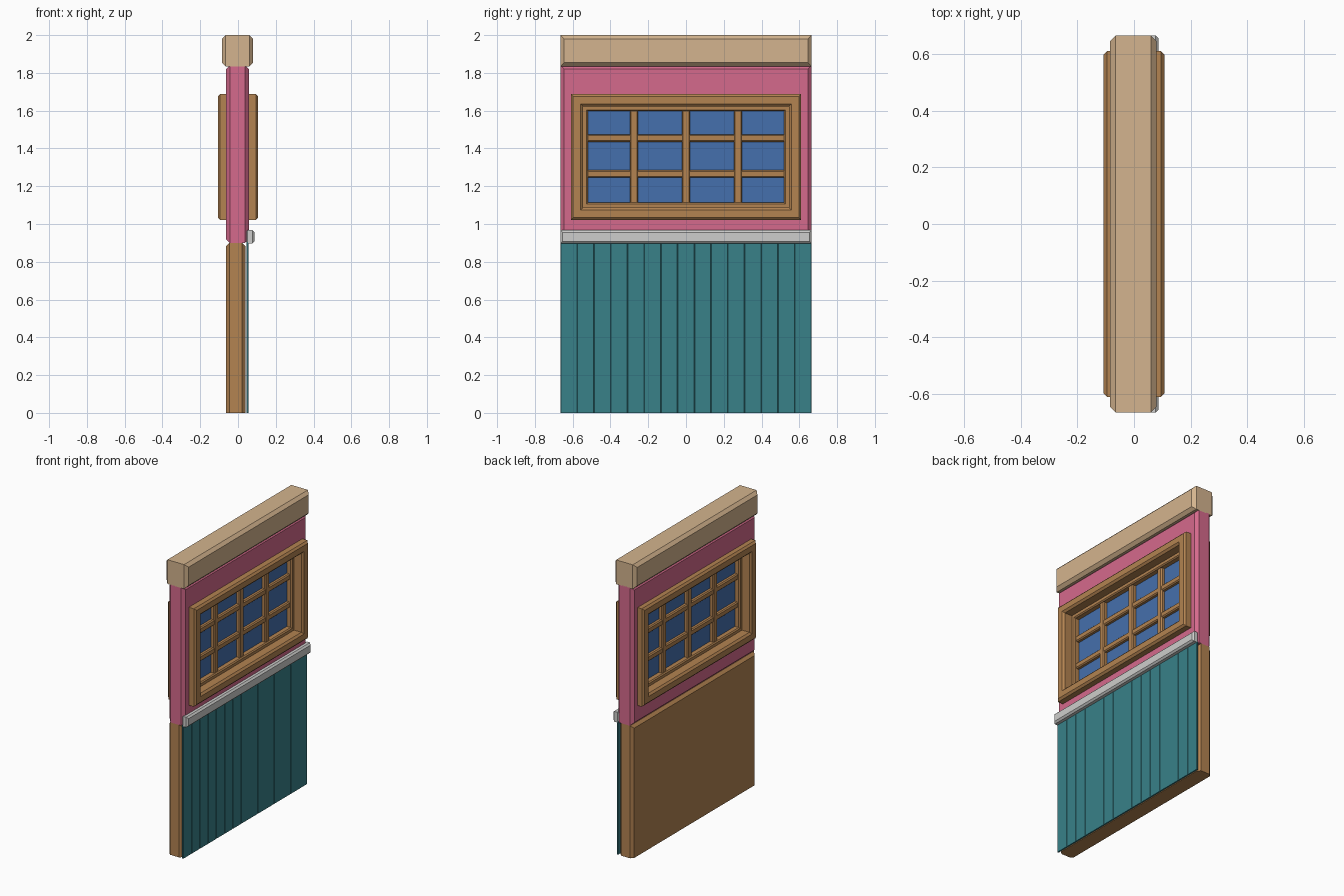
import bpy, bmesh
from mathutils import Vector

if "Cube" in bpy.data.objects:
    bpy.data.objects.remove(bpy.data.objects["Cube"])


def mat(name, rgb):
    m = bpy.data.materials.new(name)
    lin = [(c / 255 / 12.92) if c < 11 else ((c / 255 + 0.055) / 1.055) ** 2.4 for c in rgb]
    m.diffuse_color = (*lin, 1)
    m.use_nodes = True
    m.node_tree.nodes["Principled BSDF"].inputs["Base Color"].default_value = m.diffuse_color
    return m


TAN = mat("pale_tan", (212, 180, 142))
PINK = mat("pink", (213, 106, 140))
WOOD = mat("brown_wood", (179, 131, 81))
TEAL = mat("teal", (56, 129, 137))
GLASS = mat("blue_glass", (69, 112, 173))
RAIL = mat("light_grey", (206, 206, 204))


def finish(bm, name, material):
    bmesh.ops.recalc_face_normals(bm, faces=bm.faces)
    me = bpy.data.meshes.new(name)
    bm.to_mesh(me)
    bm.free()
    me.materials.append(material)
    ob = bpy.data.objects.new(name, me)
    bpy.context.collection.objects.link(ob)
    return ob


def box(name, x, y, z, material, bevel=0, pick=lambda d, m: abs(d.x) < 1e-6):
    """Box from ranges; bevels the edges for which pick(direction, midpoint) holds."""
    bm = bmesh.new()
    bmesh.ops.create_cube(bm, size=1)
    for v in bm.verts:
        v.co = Vector([(a + b) / 2 + c * (b - a) for (a, b), c in zip((x, y, z), v.co)])
    if bevel:
        edges = [e for e in bm.edges
                 if pick(e.verts[1].co - e.verts[0].co, (e.verts[0].co + e.verts[1].co) / 2)]
        bmesh.ops.bevel(bm, geom=edges, offset=bevel, segments=1, affect='EDGES', clamp_overlap=True)
    return finish(bm, name, material)


def ring(name, loops, material):
    """Closed frame lofted through rectangles (half width, z low, z high, x)."""
    bm = bmesh.new()
    rows = [[bm.verts.new(p) for p in ((x, -h, a), (x, h, a), (x, h, b), (x, -h, b))]
            for h, a, b, x in loops]
    for i, r in enumerate(rows):
        n = rows[(i + 1) % len(rows)]
        for k in range(4):
            j = (k + 1) % 4
            bm.faces.new((r[k], r[j], n[j], n[k]))
    return finish(bm, name, material)


W = 0.665

# top beam
box("top_beam", (-0.085, 0.08), (-W, W), (1.835, 2.0), TAN, 0.02)

# upper wall with window opening
ring("upper_wall", [
    (W - 0.02, 0.92, 1.82, 0.057), (W, 0.90, 1.84, 0.037),
    (W, 0.90, 1.84, -0.043), (W - 0.02, 0.92, 1.82, -0.063),
    (0.58, 1.05, 1.66, -0.063), (0.58, 1.05, 1.66, 0.057)], PINK)

# lower backing panel, chamfered except along the floor
box("lower_panel", (-0.063, 0.04), (-W, W), (0, 0.90), WOOD, 0.018,
    lambda d, m: abs(d.x) < 1e-6 and m.z > 0.01)

# vertical boards on the right-hand side
N = 15
step = 2 * W / N
for i in range(N):
    y0 = -W + i * step
    box(f"board_{i + 1}", (0.045, 0.055), (y0, y0 + step), (0, 0.905), TEAL, 0.002,
        lambda d, m: abs(d.z) > 0.1 and m.x > 0.05)

# chair rail
box("chair_rail", (0.04, 0.087), (-W, W), (0.897, 0.967), RAIL, 0.011)

# window frame, chamfered on both sides
C = 0.013
prof = [(0.0, 0.095), (C, 0.107), (0.052, 0.107), (0.065, 0.095)]
prof += [(i, -x) for i, x in reversed(prof)]
ring("window_frame", [(0.61 - i, 1.022 + i, 1.688 - i, x) for i, x in prof], WOOD)

# inner sash
prof = [(0.0, 0.04), (0.02, 0.04), (0.027, 0.033)]
prof += [(i, -x) for i, x in reversed(prof)]
ring("window_sash", [(0.546 - i, 1.086 + i, 1.624 - i, x) for i, x in prof], WOOD)

# glazing bars
for i, y in enumerate((-0.275, 0.0, 0.275)):
    box(f"upright_bar_{i + 1}", (-0.03, 0.03), (y - 0.022, y + 0.022), (1.10, 1.61), WOOD,
        0.007, lambda d, m: abs(d.z) > 0.1)
for i, z in enumerate((1.265, 1.455)):
    box(f"cross_bar_{i + 1}", (-0.027, 0.027), (-0.53, 0.53), (z - 0.02, z + 0.02), WOOD,
        0.007, lambda d, m: abs(d.y) > 0.1)

# glass pane
box("glass", (-0.004, 0.004), (-0.525, 0.525), (1.105, 1.605), GLASS)
